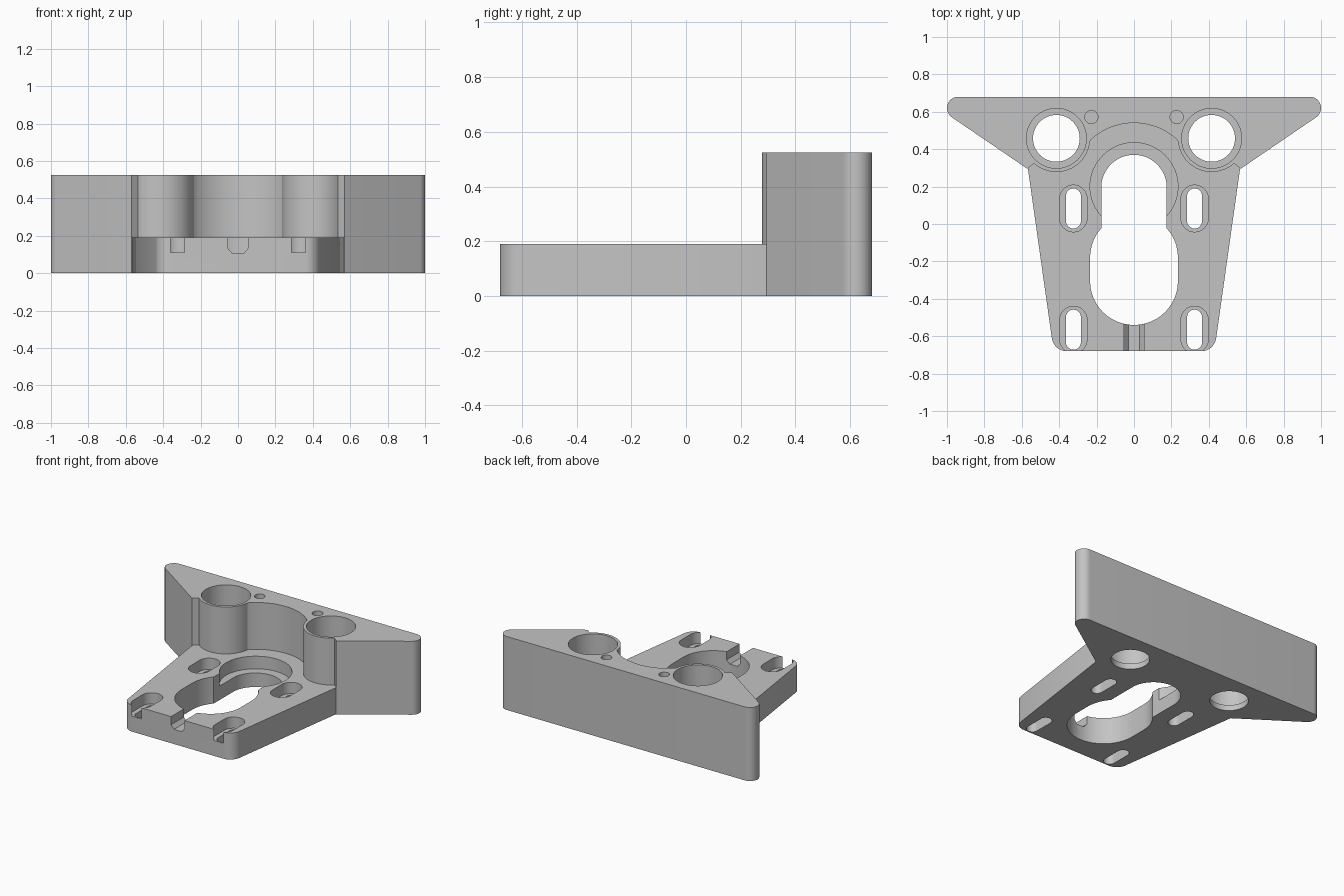
import bpy, bmesh
from math import sin, cos, radians

cube = bpy.data.objects.get("Cube")
if cube:
    bpy.data.objects.remove(cube)

PLATE_TOP, BLOCK_TOP = 0.19, 0.525
BORE = (0.415, 0.458)

grey = bpy.data.materials.new("plain grey")
grey.use_nodes = True
grey.diffuse_color = (0.55, 0.55, 0.55, 1)
grey.node_tree.nodes["Principled BSDF"].inputs["Base Color"].default_value = (0.55, 0.55, 0.55, 1)


def arc(cx, cy, r, a0, a1, n=16):
    """Points on an arc, angles in degrees."""
    angles = [radians(a0 + (a1 - a0) * i / n) for i in range(n + 1)]
    return [(cx + r * cos(a), cy + r * sin(a)) for a in angles]


def slot(x, y0, y1, r):
    """Rounded slot running along y between two arc centres."""
    return arc(x, y1, r, 0, 180, 24) + arc(x, y0, r, 180, 360, 24)


def circle(x, y, r):
    return arc(x, y, r, 0, 360, 64)[:-1]


def mirrored(half):
    """Close a right-hand half outline with its mirror image."""
    return half + [(-x, y) for x, y in reversed(half)]


def prism(name, outline, z0, z1):
    """Extrude an xy outline from z0 to z1."""
    bm = bmesh.new()
    face = bm.faces.new([bm.verts.new((x, y, z0)) for x, y in outline])
    new = bmesh.ops.extrude_face_region(bm, geom=[face])["geom"]
    for v in new:
        if isinstance(v, bmesh.types.BMVert):
            v.co.z = z1
    bmesh.ops.recalc_face_normals(bm, faces=bm.faces)
    mesh = bpy.data.meshes.new(name)
    bm.to_mesh(mesh)
    bm.free()
    mesh.materials.append(grey)
    ob = bpy.data.objects.new(name, mesh)
    bpy.context.collection.objects.link(ob)
    return ob


def combine(target, other, operation):
    """Boolean the other object into the target and remove it."""
    other.hide_render = True
    bpy.context.view_layer.objects.active = target
    mod = target.modifiers.new(operation.title(), 'BOOLEAN')
    mod.operation, mod.solver, mod.object = operation, 'EXACT', other
    bpy.ops.object.modifier_apply(modifier=mod.name)
    bpy.data.objects.remove(other)


# Tapered base plate with rounded front corners
plate = mirrored(arc(0.36, -0.60, 0.08, -90, -8, 10) + [(0.567, 0.295), (0.5, 0.6)])
bracket = prism("mounting_bracket", plate, 0, PLATE_TOP)

# Tall rear block: rounded wing tips, bore bosses, scooped middle
wing = arc(0.94, 0.62, 0.06, 90, -56, 20)
boss = arc(*BORE, 0.18, -48, -175, 24)
scoop = arc(0, 0.2, 0.34, 46, 90, 16)[1:-1]
block = mirrored(wing + [(0.57, 0.295)] + boss + scoop)
combine(bracket, prism("rear_block", block, 0, BLOCK_TOP), 'UNION')


def cut(outline, z0, z1):
    combine(bracket, prism("cutter", outline, z0, z1), 'DIFFERENCE')


# Keyhole opening and the round recess at its narrow end
cut(slot(0, -0.305, -0.18, 0.235), -0.1, 0.3)
cut(slot(0, -0.3, 0.195, 0.175), -0.1, 0.3)
cut(circle(0, 0.2, 0.235), 0.10, 0.3)

for side in (-1, 1):
    # Stepped vertical bores and small blind holes
    cut(circle(side * BORE[0], BORE[1], 0.16), 0.04, 0.7)
    cut(circle(side * BORE[0], BORE[1], 0.125), -0.1, 0.3)
    cut(circle(side * 0.228, 0.572, 0.035), 0.3, 0.7)
    # Countersunk screw slots
    for y in (-0.565, 0.083):
        x = side * 0.324
        cut(slot(x, y - 0.052, y + 0.052, 0.073), 0.11, 0.3)
        cut(slot(x, y - 0.067, y + 0.067, 0.04), -0.1, 0.3)

# Cable groove at the front: profile drawn flat, then stood up along y
groove = prism("groove_cutter", mirrored([(0.03, 0.105), (0.053, 0.132), (0.053, 0.3)]), 0.45, 0.8)
for v in groove.data.vertices:
    x, z, y = v.co
    v.co = (x, -y, z)
groove.data.flip_normals()
bm = bmesh.new()
bm.from_mesh(groove.data)
bmesh.ops.recalc_face_normals(bm, faces=bm.faces)
bm.to_mesh(groove.data)
bm.free()
combine(bracket, groove, 'DIFFERENCE')

# Smooth curved walls, keep edges crisp
bpy.ops.object.select_all(action='DESELECT')
bracket.select_set(True)
bpy.context.view_layer.objects.active = bracket
bpy.ops.object.shade_smooth_by_angle(angle=radians(25))
